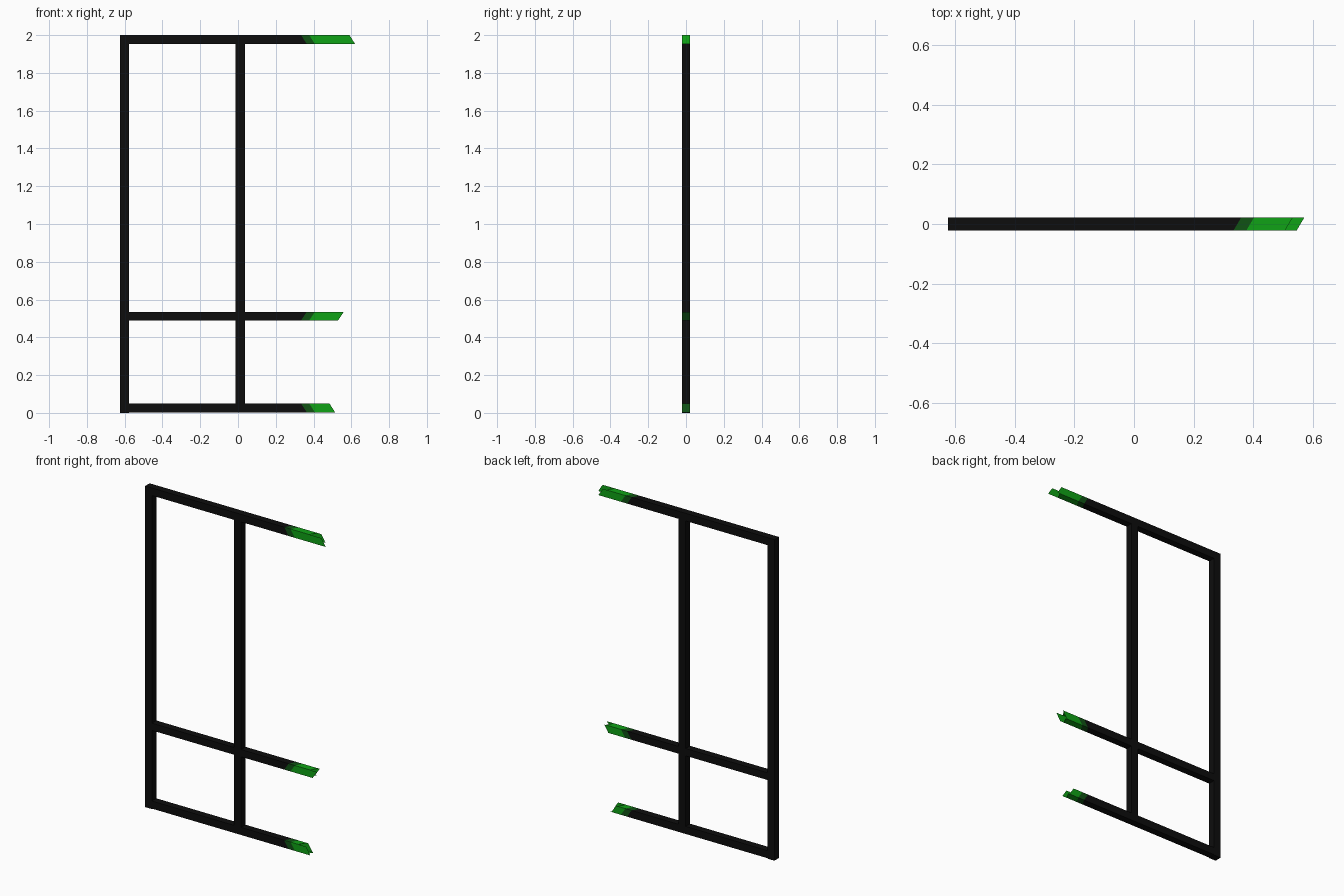
import bpy
import bmesh

cube = bpy.data.objects.get("Cube")
if cube:
    bpy.data.objects.remove(cube, do_unlink=True)


def material(name, colour):
    mat = bpy.data.materials.new(name)
    mat.use_nodes = True
    mat.diffuse_color = (*colour, 1)
    mat.node_tree.nodes["Principled BSDF"].inputs["Base Color"].default_value = (*colour, 1)
    return mat


BLACK = material("black", (0.004, 0.004, 0.004))
DARK = material("dark green", (0.005, 0.085, 0.007))
GREEN = material("bright green", (0.005, 0.36, 0.008))
HALF = 0.022          # half depth of every bar
LEFT = -0.625


def finish(name, bm, mats):
    mesh = bpy.data.meshes.new(name)
    bm.to_mesh(mesh)
    bm.free()
    for mat in mats:
        mesh.materials.append(mat)
    obj = bpy.data.objects.new(name, mesh)
    bpy.context.collection.objects.link(obj)


def post(name, x0, x1, z0, z1):
    bm = bmesh.new()
    bmesh.ops.create_cube(bm, size=1)
    for v in bm.verts:
        v.co.x = x1 if v.co.x > 0 else x0
        v.co.y *= 2 * HALF
        v.co.z = z1 if v.co.z > 0 else z0
    finish(name, bm, [BLACK])


def rail(name, x0, z0, z1, slant, tips, cap):
    """Bar with a slanted dark band and four separate bright blades at its end.
    slant: x gained from bottom to top; tips: blade end at bottom, back, top, front."""
    bm = bmesh.new()
    corners = [(-HALF, z0), (HALF, z0), (HALF, z1), (-HALF, z1)]

    def lean(i):
        y, z = corners[i]
        return 0.013 * (1 if y > 0 else -1) + slant / 2 * (1 if z == z1 else -1)

    def ring(x, slanted=True):
        return [bm.verts.new((x + (lean(i) if slanted else 0), *corners[i])) for i in range(4)]

    rings = [ring(x0, False), ring(0.362), ring(0.405)]
    for section in range(2):
        a, b = rings[section:section + 2]
        for i in range(4):
            j = (i + 1) % 4
            bm.faces.new((a[i], a[j], b[j], b[i])).material_index = section
    bm.faces.new(rings[0][::-1])
    bm.faces.new(rings[2]).material_index = cap

    # bright blades, one for each side of the bar
    base = rings[2]
    for i, tip in enumerate(tips):
        j = (i + 1) % 4
        ends = [bm.verts.new((tip + lean(k), *corners[k])) for k in (j, i)]
        bm.faces.new((base[i], base[j], *ends)).material_index = 2
    bmesh.ops.recalc_face_normals(bm, faces=bm.faces)
    finish(name, bm, [BLACK, DARK, GREEN])


# Uprights
post("outer_post", LEFT, -0.578, 0, 2)
post("middle_post", -0.013, 0.037, 0.02, 1.98)

# Rails
rail("top_rail", LEFT + 0.002, 1.953, 2.0, -0.03, (0.544, 0.56, 0.535, 0.618), 2)
rail("middle_rail", -0.59, 0.49, 0.535, 0.03, (0.53, 0.52, 0.51, 0.558), 1)
rail("bottom_rail", LEFT + 0.002, 0.003, 0.05, -0.03, (0.48, 0.47, 0.46, 0.512), 1)
